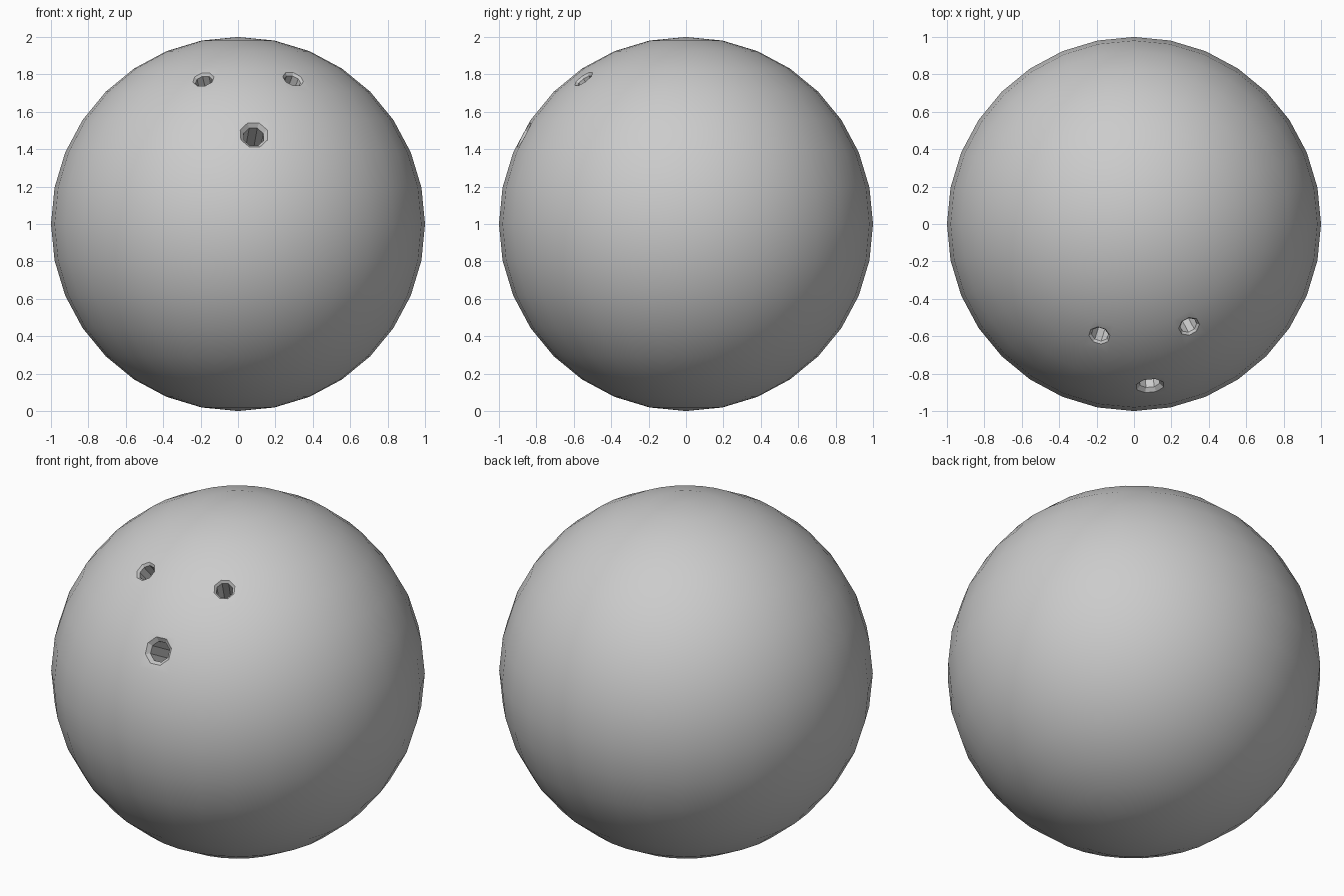
import bpy, bmesh, math
from mathutils import Vector

if "Cube" in bpy.data.objects:
    bpy.data.objects.remove(bpy.data.objects["Cube"])

C = Vector((0, 0, 1))

# Ball body
bpy.ops.mesh.primitive_uv_sphere_add(segments=32, ring_count=16, radius=1, location=C)
ball = bpy.context.object
ball.name = "ball"


def hole_cutter(name, direction, r, rim):
    """Eight-sided radial drill with a chamfered mouth."""
    d = Vector(direction).normalized()
    u = Vector((0, 0, 1)).cross(d).normalized()
    v = d.cross(u)
    surf = Vector(direction).length
    chamfer = rim - r
    profile = [(0.65, r), (surf - chamfer, r), (surf + 0.04, rim + 0.04)]
    bm = bmesh.new()
    rings = []
    for dist, rad in profile:
        ring = []
        for i in range(8):
            a = math.radians(22.5 + 45 * i)
            ring.append(bm.verts.new(C + d * dist + (u * math.cos(a) + v * math.sin(a)) * rad))
        rings.append(ring)
    for a, b in zip(rings, rings[1:]):
        for i in range(8):
            j = (i + 1) % 8
            bm.faces.new((a[i], a[j], b[j], b[i]))
    bm.faces.new(rings[0][::-1])
    bm.faces.new(rings[-1])
    bmesh.ops.recalc_face_normals(bm, faces=bm.faces)
    me = bpy.data.meshes.new(name)
    bm.to_mesh(me)
    bm.free()
    ob = bpy.data.objects.new(name, me)
    bpy.context.collection.objects.link(ob)
    ob.hide_render = True
    return ob


# Two finger holes and the larger thumb hole
holes = [
    ("finger_hole_left", (-0.185, -0.597, 0.773), 0.046, 0.059),
    ("finger_hole_right", (0.295, -0.548, 0.775), 0.046, 0.059),
    ("thumb_hole", (0.085, -0.86, 0.473), 0.057, 0.072),
]
bpy.context.view_layer.objects.active = ball
for h in holes:
    cutter = hole_cutter(*h)
    mod = ball.modifiers.new(h[0], 'BOOLEAN')
    mod.operation = 'DIFFERENCE'
    mod.solver = 'EXACT'
    mod.object = cutter
    bpy.ops.object.modifier_apply(modifier=mod.name)
    bpy.data.objects.remove(cutter)

bpy.ops.object.shade_smooth_by_angle(angle=math.radians(30))
